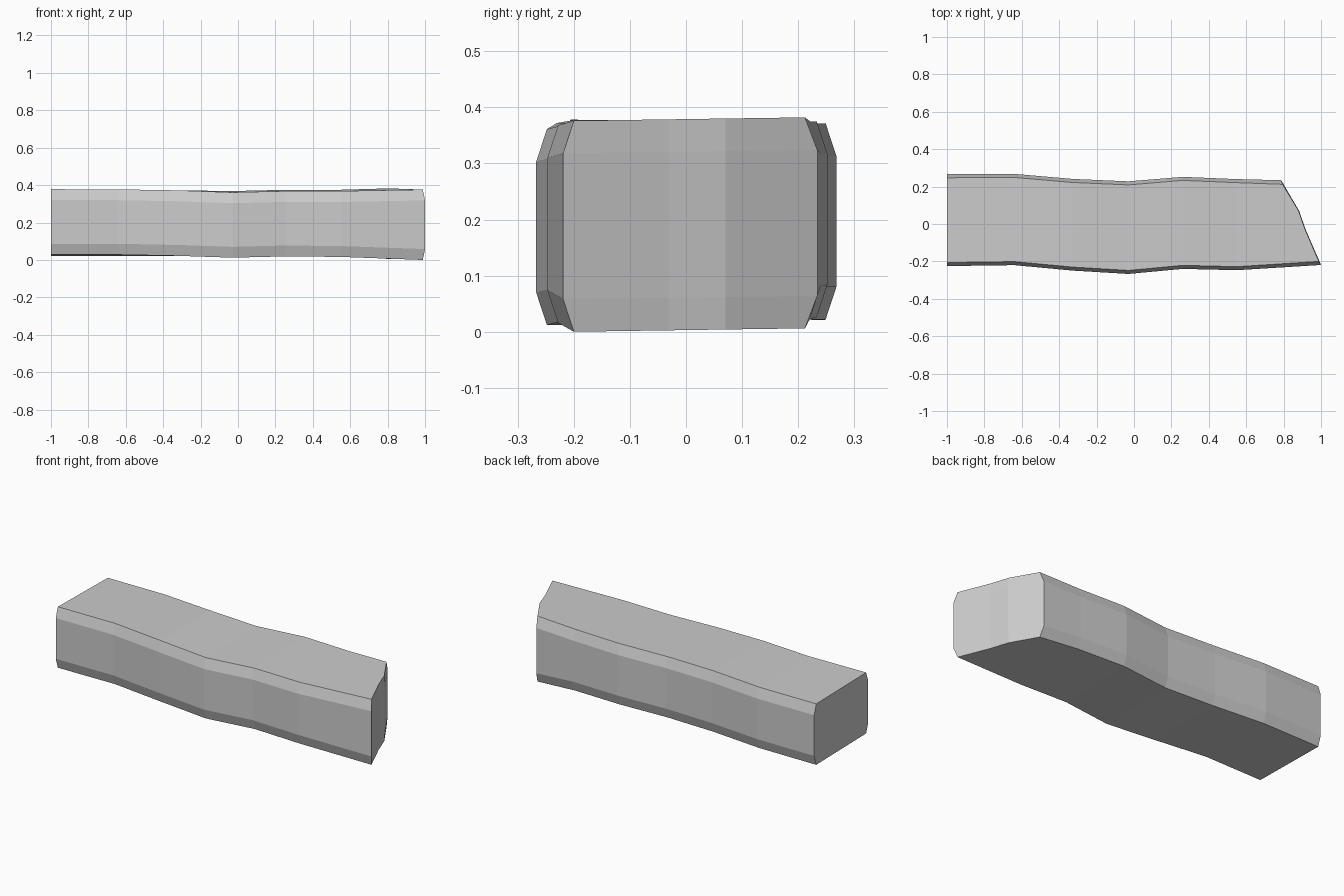
import bpy, bmesh

if "Cube" in bpy.data.objects:
    bpy.data.objects.remove(bpy.data.objects["Cube"])

# Stations along the beam: x, front edge y, back edge y, bottom z, top z (front side), back lift
stations = [
    (-1.00, -0.206, 0.247, 0.030, 0.380, -0.007),
    (-0.64, -0.201, 0.249, 0.030, 0.379, -0.006),
    (-0.33, -0.230, 0.222, 0.024, 0.374, 0.000),
    (-0.03, -0.248, 0.209, 0.014, 0.363, 0.007),
    (0.26, -0.221, 0.233, 0.021, 0.370, 0.007),
    (0.55, -0.228, 0.221, 0.018, 0.370, 0.007),
]
# Slanted end: x, y, bulge in x and y of the middle rows, lift
end_columns = [
    (0.988, -0.200, 0.012, -0.019, 0.000),
    (0.915, -0.030, 0.003, 0.000, 0.0025),
    (0.880, 0.070, 0.003, 0.000, 0.004),
    (0.795, 0.212, -0.008, 0.022, 0.006),
]
CHAMFER_H, CHAMFER_W = 0.058, 0.019

bm = bmesh.new()


def column(x, y, dx, dy, bottom, top):
    """Four points going up one chamfered edge."""
    rows = [(0, bottom), (1, bottom + CHAMFER_H), (1, top - CHAMFER_H), (0, top)]
    return [bm.verts.new((x + k * dx, y + k * dy, z)) for k, z in rows]


def strip(a, b):
    for i in range(3):
        bm.faces.new((a[i], b[i], b[i + 1], a[i + 1]))


front, back = [], []
for x, yf, yb, lo, hi, lift in stations:
    front.append(column(x, yf, 0, -CHAMFER_W, lo, hi))
    back.append(column(x, yb, 0, CHAMFER_W, lo + lift, hi + lift))
ends = [column(x, y, dx, dy, 0.002 + lift, 0.378 + lift)
        for x, y, dx, dy, lift in end_columns]
front.append(ends[0])
back.append(ends[-1])

# Long sides and slanted end
for side in (front, back):
    for a, b in zip(side, side[1:]):
        strip(a, b)
for a, b in zip(ends, ends[1:]):
    strip(a, b)

# Top and bottom faces, the last one following the broken end
for row in (0, 3):
    for i in range(len(front) - 2):
        bm.faces.new((front[i][row], front[i + 1][row], back[i + 1][row], back[i][row]))
    bm.faces.new([front[-2][row]] + [c[row] for c in ends] + [back[-2][row]])

# Flat square-cut end
bm.faces.new(front[0] + back[0][::-1])

bmesh.ops.recalc_face_normals(bm, faces=bm.faces)
mesh = bpy.data.meshes.new("stone_beam")
bm.to_mesh(mesh)
bm.free()
beam = bpy.data.objects.new("stone_beam", mesh)
bpy.context.collection.objects.link(beam)
# Rest on the ground
beam.location.z = -min(v.co.z for v in mesh.vertices)
